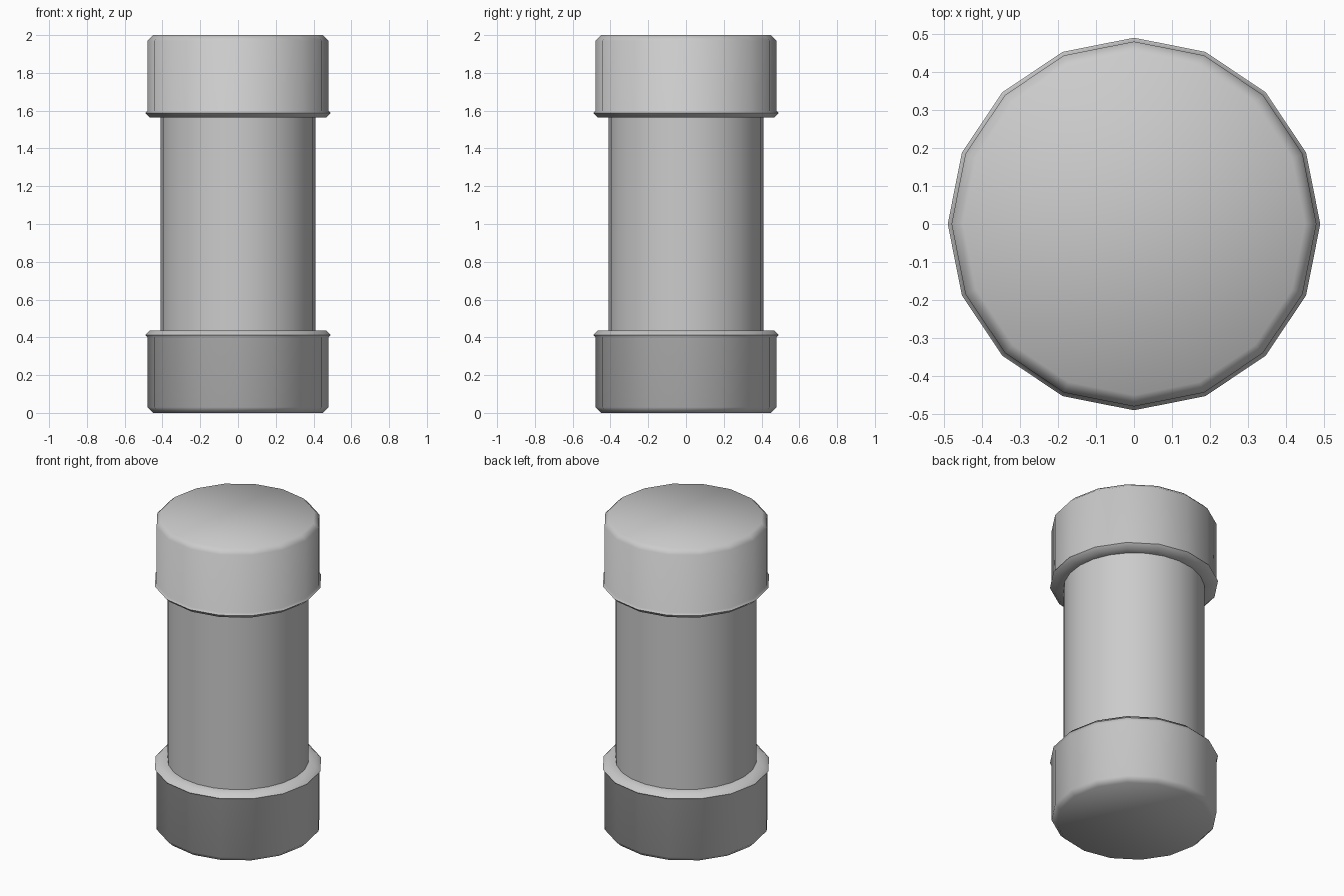
import bpy, bmesh, math

cube = bpy.data.objects.get("Cube")
if cube:
    bpy.data.objects.remove(cube, do_unlink=True)

grey = bpy.data.materials.new("light_grey")
grey.use_nodes = True
colour = (0.6, 0.6, 0.6, 1)
grey.diffuse_color = colour
grey.node_tree.nodes["Principled BSDF"].inputs["Base Color"].default_value = colour


def lathe(name, profile, sides):
    """Turn a (radius, height) profile around z and close both ends."""
    bm = bmesh.new()
    rings = []
    for r, z in profile:
        angles = [math.tau * i / sides for i in range(sides)]
        rings.append([bm.verts.new((r * math.cos(a), r * math.sin(a), z)) for a in angles])
    for low, high in zip(rings, rings[1:]):
        for i in range(sides):
            j = (i + 1) % sides
            bm.faces.new((low[i], low[j], high[j], high[i]))
    bm.faces.new(rings[0])
    bm.faces.new(rings[-1])
    bmesh.ops.recalc_face_normals(bm, faces=bm.faces)
    mesh = bpy.data.meshes.new(name)
    bm.to_mesh(mesh)
    bm.free()
    mesh.materials.append(grey)
    obj = bpy.data.objects.new(name, mesh)
    bpy.context.collection.objects.link(obj)
    bpy.ops.object.select_all(action='DESELECT')
    obj.select_set(True)
    bpy.context.view_layer.objects.active = obj
    bpy.ops.object.shade_smooth_by_angle(angle=math.radians(60))
    return obj


# Chamfered end cap with a flared lip around its opening
cap = [(0.45, 0), (0.48, 0.03), (0.48, 0.4), (0.49, 0.413), (0.465, 0.437), (0.4, 0.437)]
lathe("bottom_cap", cap, 16)
lathe("top_cap", [(r, 2 - z) for r, z in cap], 16)

# Straight tube between the caps
lathe("tube", [(0.41, 0.3), (0.41, 1.7)], 24)
